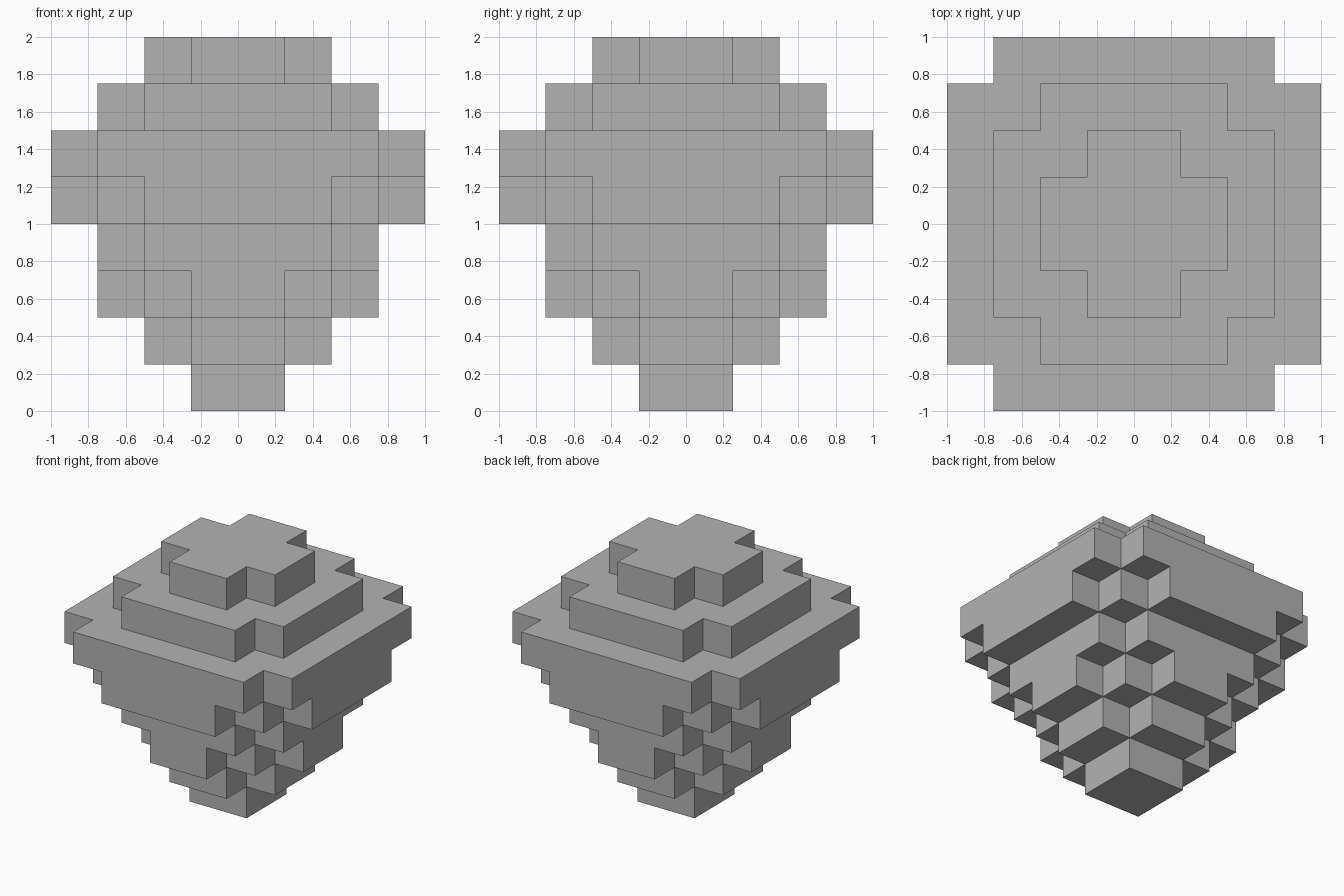
import bpy
import bmesh
from mathutils import Vector

CELL = 0.25

cube = bpy.data.objects.get("Cube")
if cube:
    bpy.data.objects.remove(cube, do_unlink=True)

# One flat stone colour
stone = bpy.data.materials.new("stone_grey")
stone.use_nodes = True
GREY = (0.45, 0.45, 0.45, 1.0)
stone.diffuse_color = GREY
stone.node_tree.nodes["Principled BSDF"].inputs["Base Color"].default_value = GREY

# Layers from the bottom up: (half width in cells, steps cut from each corner)
LAYERS = [(1, 0), (2, 1), (3, 2), (3, 1), (4, 2), (4, 1), (3, 1), (2, 1)]


def filled(x, y, z):
    """True where the block at this grid cell is solid."""
    if not 0 <= z < len(LAYERS):
        return False
    half, cut = LAYERS[z]
    ax, ay = abs(x + 0.5), abs(y + 0.5)
    return max(ax, ay) < half and ax + ay <= 2 * half - 1 - cut


# Outer shell: one quad wherever a solid cell meets air
bm = bmesh.new()
for z in range(len(LAYERS)):
    for x in range(-4, 4):
        for y in range(-4, 4):
            if not filled(x, y, z):
                continue
            centre = Vector((x + 0.5, y + 0.5, z + 0.5))
            for axis in range(3):
                for sign in (-1, 1):
                    n = Vector()
                    n[axis] = sign
                    if filled(x + int(n.x), y + int(n.y), z + int(n.z)):
                        continue
                    u = Vector()
                    u[(axis + 1) % 3] = 0.5
                    v = n.cross(u)
                    mid = centre + n * 0.5
                    corners = (mid - u - v, mid + u - v, mid + u + v, mid - u + v)
                    bm.faces.new([bm.verts.new(c * CELL) for c in corners])

# Weld the quads and merge the flat regions into large faces
bmesh.ops.remove_doubles(bm, verts=bm.verts, dist=0.001)
bmesh.ops.dissolve_limit(bm, angle_limit=0.01, verts=bm.verts, edges=bm.edges)

mesh = bpy.data.meshes.new("stepped_block")
bm.to_mesh(mesh)
bm.free()
mesh.materials.append(stone)
block = bpy.data.objects.new("stepped_block", mesh)
bpy.context.scene.collection.objects.link(block)
